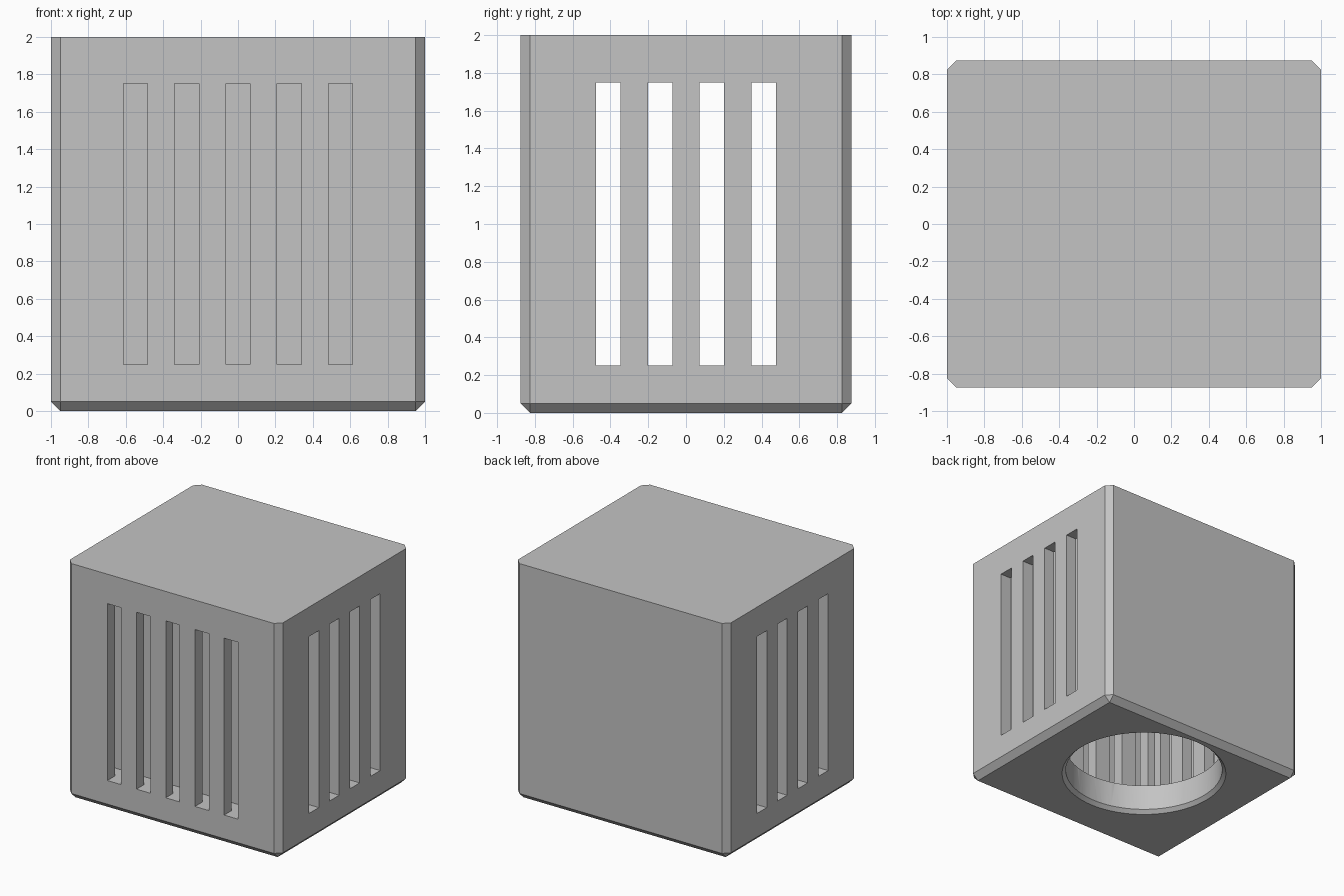
import bpy
import bmesh
from mathutils import Matrix, Vector

cube = bpy.data.objects.get("Cube")
if cube:
    bpy.data.objects.remove(cube)

grey = bpy.data.materials.new("plain grey")
grey.use_nodes = True
grey.diffuse_color = (0.55, 0.55, 0.55, 1)
grey.node_tree.nodes["Principled BSDF"].inputs["Base Color"].default_value = grey.diffuse_color

WIDTH, DEPTH, HEIGHT = 2.0, 1.75, 2.0
BEVEL, WALL, GAP_END, LINER_END = 0.05, 0.1, 0.22, 0.32
FLOOR, CEILING, SLOT_TOP = 0.25, 1.9, 1.75
SLOT, PITCH = 0.13, 0.274
BORE_Y, BORE_R = 0.125, 0.63


def make_object(name, bm):
    mesh = bpy.data.meshes.new(name)
    bm.to_mesh(mesh)
    bm.free()
    mesh.materials.append(grey)
    obj = bpy.data.objects.new(name, mesh)
    bpy.context.collection.objects.link(obj)
    return obj


def add_box(bm, low, high):
    low, high = Vector(low), Vector(high)
    matrix = Matrix.Translation((low + high) / 2) @ Matrix.Diagonal((high - low).to_4d())
    return bmesh.ops.create_cube(bm, size=1, matrix=matrix)["verts"]


def cut(target, name, bm):
    cutter = make_object(name, bm)
    cutter.hide_render = True
    cutter.hide_viewport = False
    mod = target.modifiers.new(name, "BOOLEAN")
    mod.operation, mod.solver, mod.object = "DIFFERENCE", "EXACT", cutter
    bpy.context.view_layer.objects.active = target
    bpy.ops.object.modifier_apply(modifier=name)
    bpy.data.objects.remove(cutter)


# Solid housing, chamfered everywhere except round the top
bm = bmesh.new()
add_box(bm, (-WIDTH / 2, -DEPTH / 2, 0), (WIDTH / 2, DEPTH / 2, HEIGHT))
edges = [e for e in bm.edges if min(v.co.z for v in e.verts) < HEIGHT / 2]
bmesh.ops.bevel(bm, geom=edges, offset=BEVEL, segments=1, affect="EDGES", profile=0.5)
housing = make_object("housing", bm)

# Inner chamber
front = -DEPTH / 2
inner_x = WIDTH / 2 - LINER_END
bm = bmesh.new()
add_box(bm, (-inner_x, front + LINER_END, FLOOR), (inner_x, BORE_Y + inner_x, CEILING))
cut(housing, "chamber_cutter", bm)

# Narrow gaps between the outer wall and the liner
back = BORE_Y + inner_x
outer_x, liner_x = WIDTH / 2 - WALL, WIDTH / 2 - GAP_END
bm = bmesh.new()
add_box(bm, (-outer_x, front + WALL, FLOOR), (outer_x, front + GAP_END, CEILING))
cut(housing, "front_gap_cutter", bm)
for side in (-1, 1):
    xs = sorted((side * liner_x, side * outer_x))
    bm = bmesh.new()
    add_box(bm, (xs[0], front + WALL, FLOOR), (xs[1], back, CEILING))
    cut(housing, "side_gap_cutter", bm)

# Five front slots
bm = bmesh.new()
for i in range(5):
    x = (i - 2) * PITCH
    add_box(bm, (x - SLOT / 2, front - 0.1, FLOOR),
            (x + SLOT / 2, front + LINER_END + 0.05, SLOT_TOP))
cut(housing, "front_slot_cutter", bm)

# Four slots straight through both sides
bm = bmesh.new()
for i in range(4):
    y = (i - 1.5) * PITCH
    add_box(bm, (-WIDTH, y - SLOT / 2, FLOOR), (WIDTH, y + SLOT / 2, SLOT_TOP))
cut(housing, "side_slot_cutter", bm)

# Round opening underneath, with a small countersink
for name, r1, r2, low, high in (
        ("bore_cutter", BORE_R, BORE_R, -0.1, FLOOR + 0.1),
        ("countersink_cutter", BORE_R + 0.06, BORE_R - 0.01, -0.03, 0.04)):
    bm = bmesh.new()
    bmesh.ops.create_cone(bm, cap_ends=True, segments=96, radius1=r1, radius2=r2,
                          depth=high - low,
                          matrix=Matrix.Translation((0, BORE_Y, (low + high) / 2)))
    cut(housing, name, bm)

# Single colour and crisp edges
housing.data.materials.clear()
housing.data.materials.append(grey)
for face in housing.data.polygons:
    face.material_index = 0
bpy.ops.object.select_all(action="DESELECT")
housing.select_set(True)
bpy.context.view_layer.objects.active = housing
bpy.ops.object.shade_smooth_by_angle(angle=0.5)
